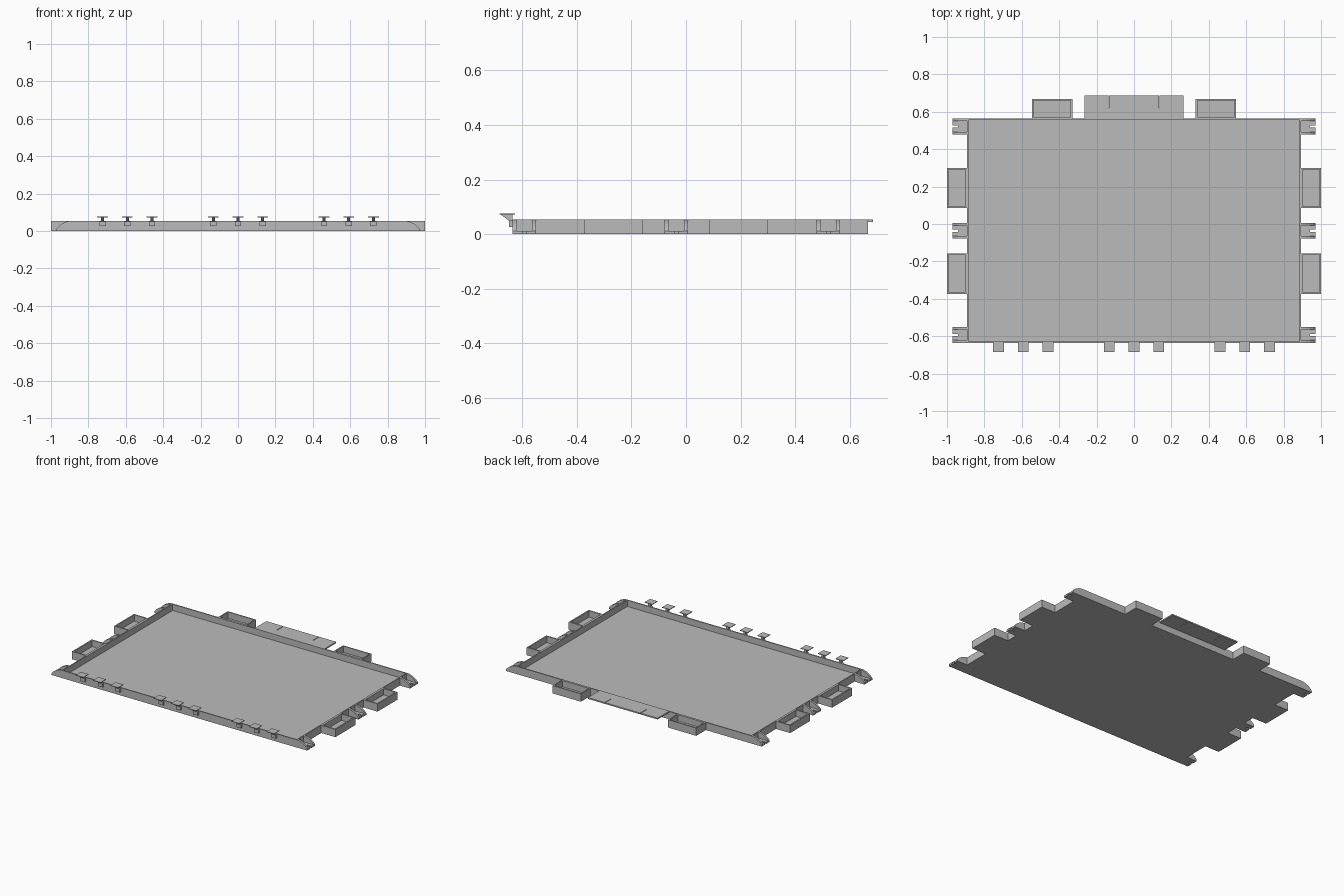
import bpy, bmesh
from mathutils import Vector

if "Cube" in bpy.data.objects:
    bpy.data.objects.remove(bpy.data.objects["Cube"])

grey = bpy.data.materials.new("light_grey")
grey.diffuse_color = (0.5, 0.5, 0.5, 1)
grey.use_nodes = True
grey.node_tree.nodes["Principled BSDF"].inputs["Base Color"].default_value = grey.diffuse_color
H = 0.053          # wall height
W, Y0, Y1 = 0.893, -0.636, 0.564   # tray extents


def finish(bm, name):
    bmesh.ops.recalc_face_normals(bm, faces=bm.faces)
    me = bpy.data.meshes.new(name)
    bm.to_mesh(me)
    bm.free()
    me.materials.append(grey)
    ob = bpy.data.objects.new(name, me)
    bpy.context.collection.objects.link(ob)
    return ob


def prism(bm, pts, vec):
    """Extrude a planar outline along a vector."""
    f = bm.faces.new([bm.verts.new(p) for p in pts])
    r = bmesh.ops.extrude_face_region(bm, geom=[f], use_keep_orig=True)
    vs = [g for g in r["geom"] if isinstance(g, bmesh.types.BMVert)]
    bmesh.ops.translate(bm, verts=vs, vec=Vector(vec))


def box(bm, x0, x1, y0, y1, z0, z1):
    prism(bm, [(x0, y0, z0), (x1, y0, z0), (x1, y1, z0), (x0, y1, z0)],
          (0, 0, z1 - z0))


def open_box(name, x0, x1, y0, y1, wall, floor):
    bm = bmesh.new()
    box(bm, x0, x1, y0, y1, 0, H)
    bmesh.ops.recalc_face_normals(bm, faces=bm.faces)
    top = max(bm.faces, key=lambda f: f.calc_center_median().z)
    bmesh.ops.inset_region(bm, faces=[top], thickness=wall)
    r = bmesh.ops.extrude_face_region(bm, geom=[top])
    vs = [g for g in r["geom"] if isinstance(g, bmesh.types.BMVert)]
    bmesh.ops.translate(bm, verts=vs, vec=(0, 0, floor - H))
    if top.is_valid:
        bmesh.ops.delete(bm, geom=[top], context='FACES_ONLY')
    return finish(bm, name)


# main tray
open_box("tray", -W, W, Y0, Y1, 0.011, 0.01)

# side and back pockets
for s in (-1, 1):
    a, b = sorted((s * (W - 0.001), s))
    for y0, y1 in ((0.085, 0.3), (-0.373, -0.157)):
        open_box("side_pocket", a, b, y0, y1, 0.013, 0.01)
    a, b = sorted((s * 0.33, s * 0.545))
    open_box("back_pocket", a, b, Y1 - 0.001, 0.668, 0.012, 0.01)

# tie-down brackets: slotted base with two curved cheeks
for s in (-1, 1):
    for yc in (-0.593, -0.036, 0.5215):
        bm = bmesh.new()
        h = 0.0425
        base = [(W, -h), (0.97, -h), (0.97, -0.006), (0.94, -0.006),
                (0.94, 0.006), (0.97, 0.006), (0.97, h), (W, h)]
        prism(bm, [(s * x, yc + y, 0) for x, y in base], (0, 0, 0.012))
        cheek = [(W, 0.012), (0.97, 0.012), (0.957, 0.026), (0.94, 0.039),
                 (0.92, 0.048), (0.9, H), (W, H)]
        for y in (yc - h, yc + h - 0.014):
            prism(bm, [(s * x, y, z) for x, z in cheek], (0, 0.014, 0))
        finish(bm, "tie_down_bracket")

# back shelf with two narrow slits
bm = bmesh.new()
e, ys = 0.686, 0.62
shelf = [(-0.265, Y1), (0.265, Y1), (0.265, e)]
for x in (0.135, -0.135):
    shelf += [(x + 0.002, e), (x + 0.002, ys), (x - 0.002, ys), (x - 0.002, e)]
shelf.append((-0.265, e))
prism(bm, [(x, y, 0.044) for x, y in shelf], (0, 0, H - 0.044))
finish(bm, "back_shelf")

# front clips: post, slanted web and flat cap
for g in (-0.592, 0, 0.592):
    for d in (-0.132, 0, 0.132):
        bm = bmesh.new()
        x = g + d
        box(bm, x - 0.017, x + 0.017, -0.65, Y0, 0.026, 0.05)
        web = [(-0.68, 0.072), (-0.636, 0.072), (-0.636, 0.05), (-0.65, 0.05)]
        prism(bm, [(x - 0.008, y, z) for y, z in web], (0.016, 0, 0))
        box(bm, x - 0.029, x + 0.029, -0.684, -0.627, 0.072, 0.076)
        finish(bm, "front_clip")
